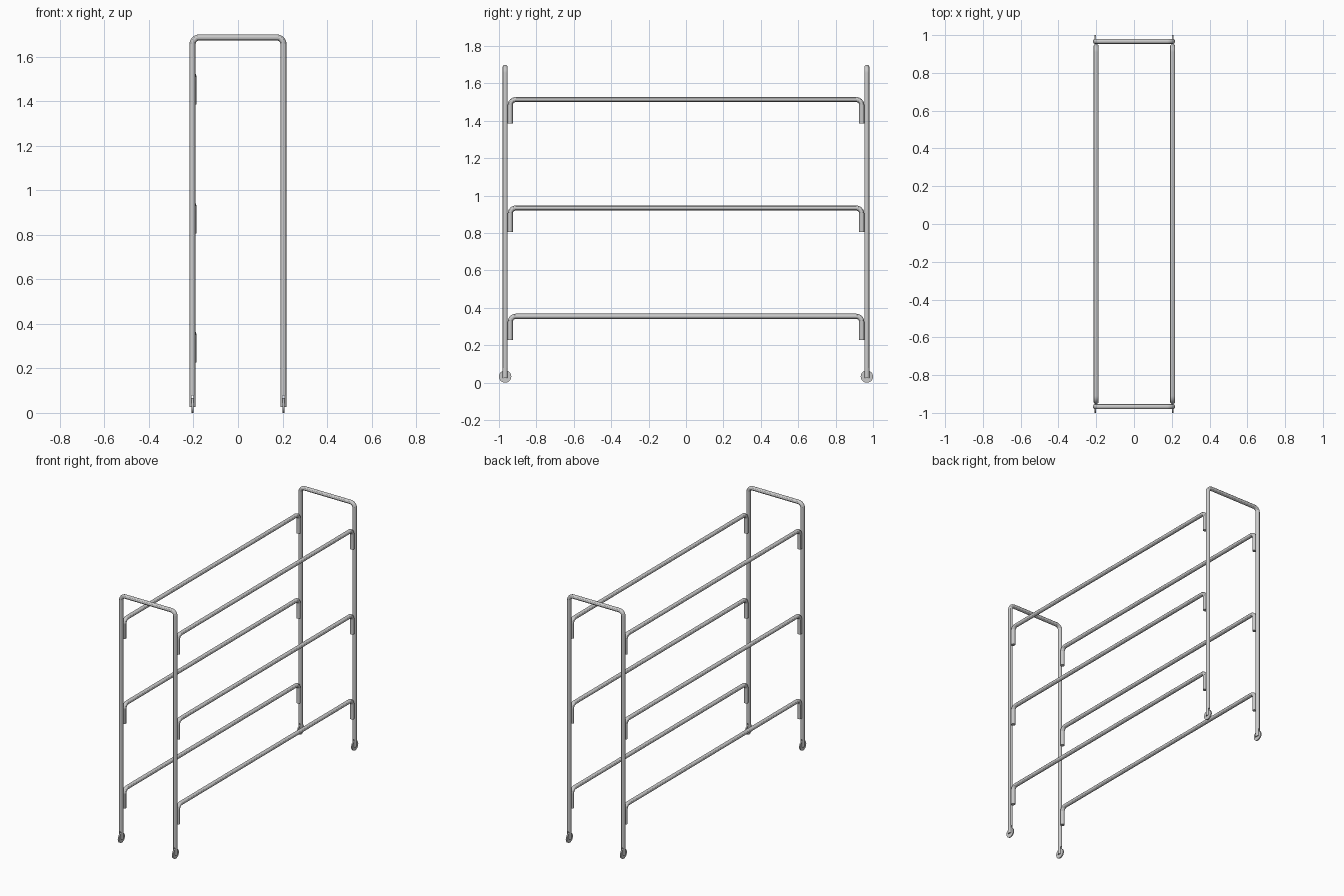
import bpy, bmesh
from math import sin, cos, pi, asin
from mathutils import Vector, Matrix

if "Cube" in bpy.data.objects:
    bpy.data.objects.remove(bpy.data.objects["Cube"])

R = 0.0137          # tube radius
X, Y = 0.204, 0.967  # upright positions
SLOT = 0.005        # half width of the wheel slot


def rounded_path(pts, rad, n=8):
    """Replace the inner corners of a right-angled path with arcs."""
    pts = [Vector(p) for p in pts]
    out = [pts[0]]
    for a, b, c in zip(pts, pts[1:], pts[2:]):
        u, v = (a - b).normalized(), (c - b).normalized()
        centre = b + (u + v) * rad
        for i in range(n + 1):
            t = i / n * pi / 2
            out.append(centre - v * rad * cos(t) - u * rad * sin(t))
    return out + [pts[-1]]


def tube(name, pts, rad=0.03):
    path = rounded_path(pts, rad)
    cu = bpy.data.curves.new(name, 'CURVE')
    cu.dimensions = '3D'
    cu.bevel_depth = R
    cu.bevel_resolution = 4
    cu.use_fill_caps = True
    sp = cu.splines.new('POLY')
    sp.points.add(len(path) - 1)
    for p, co in zip(sp.points, path):
        p.co = (*co, 1)
    ob = bpy.data.objects.new(name, cu)
    bpy.context.collection.objects.link(ob)
    bpy.ops.object.select_all(action='DESELECT')
    ob.select_set(True)
    bpy.context.view_layer.objects.active = ob
    bpy.ops.object.convert(target='MESH')
    bpy.ops.object.shade_smooth_by_angle()


def mesh_object(name, bm):
    bmesh.ops.recalc_face_normals(bm, faces=bm.faces)
    me = bpy.data.meshes.new(name)
    bm.to_mesh(me)
    bm.free()
    ob = bpy.data.objects.new(name, me)
    bpy.context.collection.objects.link(ob)
    bpy.ops.object.select_all(action='DESELECT')
    ob.select_set(True)
    bpy.context.view_layer.objects.active = ob
    bpy.ops.object.shade_smooth_by_angle()


def fork(name, x, y, z0, z1):
    """Two D-shaped prongs left by the slot in the tube's foot."""
    bm = bmesh.new()
    half = pi / 2 - asin(SLOT / R)
    for s in (-1, 1):
        angles = [half * (i / 5 - 1) for i in range(11)]
        face = bm.faces.new([bm.verts.new((x + s * R * cos(a), y + R * sin(a), z0))
                             for a in angles])
        ext = bmesh.ops.extrude_face_region(bm, geom=[face], use_keep_orig=True)
        top = [v for v in ext['geom'] if isinstance(v, bmesh.types.BMVert)]
        bmesh.ops.translate(bm, verts=top, vec=(0, 0, z1 - z0))
    mesh_object(name, bm)


def wheel(name, x, y, r=0.033, width=0.008):
    bm = bmesh.new()
    bmesh.ops.create_cone(bm, cap_ends=True, segments=32, radius1=r, radius2=r, depth=width,
                          matrix=Matrix.Translation((x, y, r)) @ Matrix.Rotation(pi / 2, 4, 'Y'))
    mesh_object(name, bm)


for end, y in (("front", -Y), ("back", Y)):
    # End frame: two uprights joined by a bent top bar
    top = 1.70 - R
    tube(end + "_frame", [(-X, y, 0.078), (-X, y, top), (X, y, top), (X, y, 0.078)])
    # Slotted feet and wheels
    for side, x in (("left", -X), ("right", X)):
        fork(f"{end}_{side}_fork", x, y, 0.026, 0.078)
        wheel(f"{end}_{side}_wheel", x, y)

# Side rails with hooked ends
H = Y - 2 * R
for side, x in (("left", -X + 0.003), ("right", X)):
    for level, z in (("lower", 0.355), ("middle", 0.934), ("upper", 1.514)):
        tube(f"{level}_{side}_rail",
             [(x, -H, z - 0.128), (x, -H, z), (x, H, z), (x, H, z - 0.128)])
